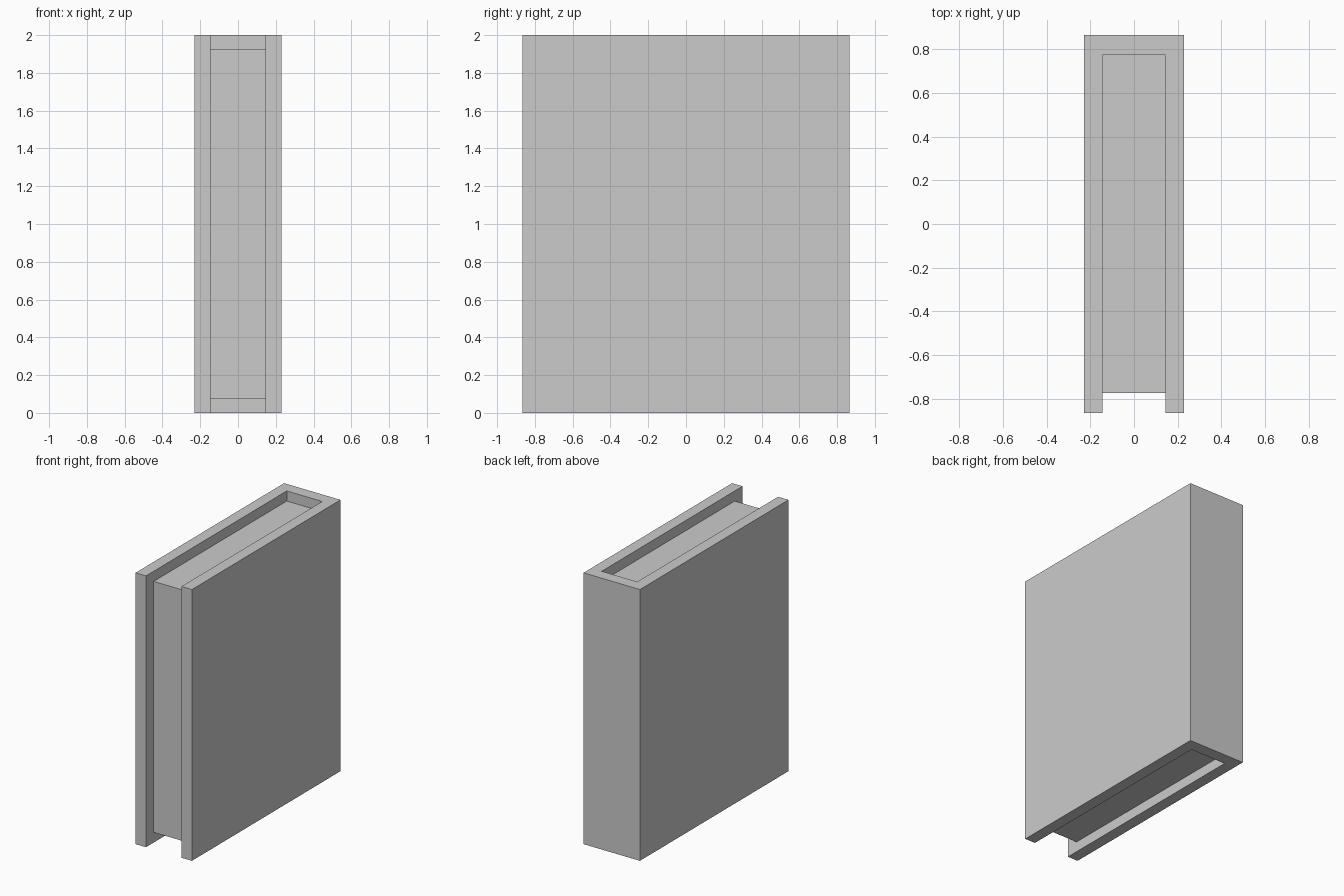
import bpy
import bmesh

if "Cube" in bpy.data.objects:
    bpy.data.objects.remove(bpy.data.objects["Cube"])

W, D, H = 0.23, 0.865, 2.0      # cover half width, half depth, height
PW, PD = 0.145, 0.775           # page block half width, half depth
INSET = 0.075                   # pages sit in from top and bottom


def extrude_profile(name, points, z0, z1):
    """Extrude a flat outline in xy from z0 up to z1."""
    bm = bmesh.new()
    face = bm.faces.new([bm.verts.new((x, y, z0)) for x, y in points])
    result = bmesh.ops.extrude_face_region(bm, geom=[face])
    verts = [g for g in result["geom"] if isinstance(g, bmesh.types.BMVert)]
    bmesh.ops.translate(bm, verts=verts, vec=(0, 0, z1 - z0))
    bmesh.ops.recalc_face_normals(bm, faces=bm.faces)
    mesh = bpy.data.meshes.new(name)
    bm.to_mesh(mesh)
    bm.free()
    obj = bpy.data.objects.new(name, mesh)
    bpy.context.collection.objects.link(obj)
    return obj


# U-shaped cover: two boards joined by the spine at the back
half = [(PW, PD), (PW, -D), (W, -D), (W, D)]
cover = half + [(-x, y) for x, y in reversed(half)]
extrude_profile("book_cover", cover, 0, H)

# Page block, recessed at the front, top and bottom
pages = [(-PW, -PD), (PW, -PD), (PW, PD), (-PW, PD)]
extrude_profile("page_block", pages, INSET, H - INSET)
